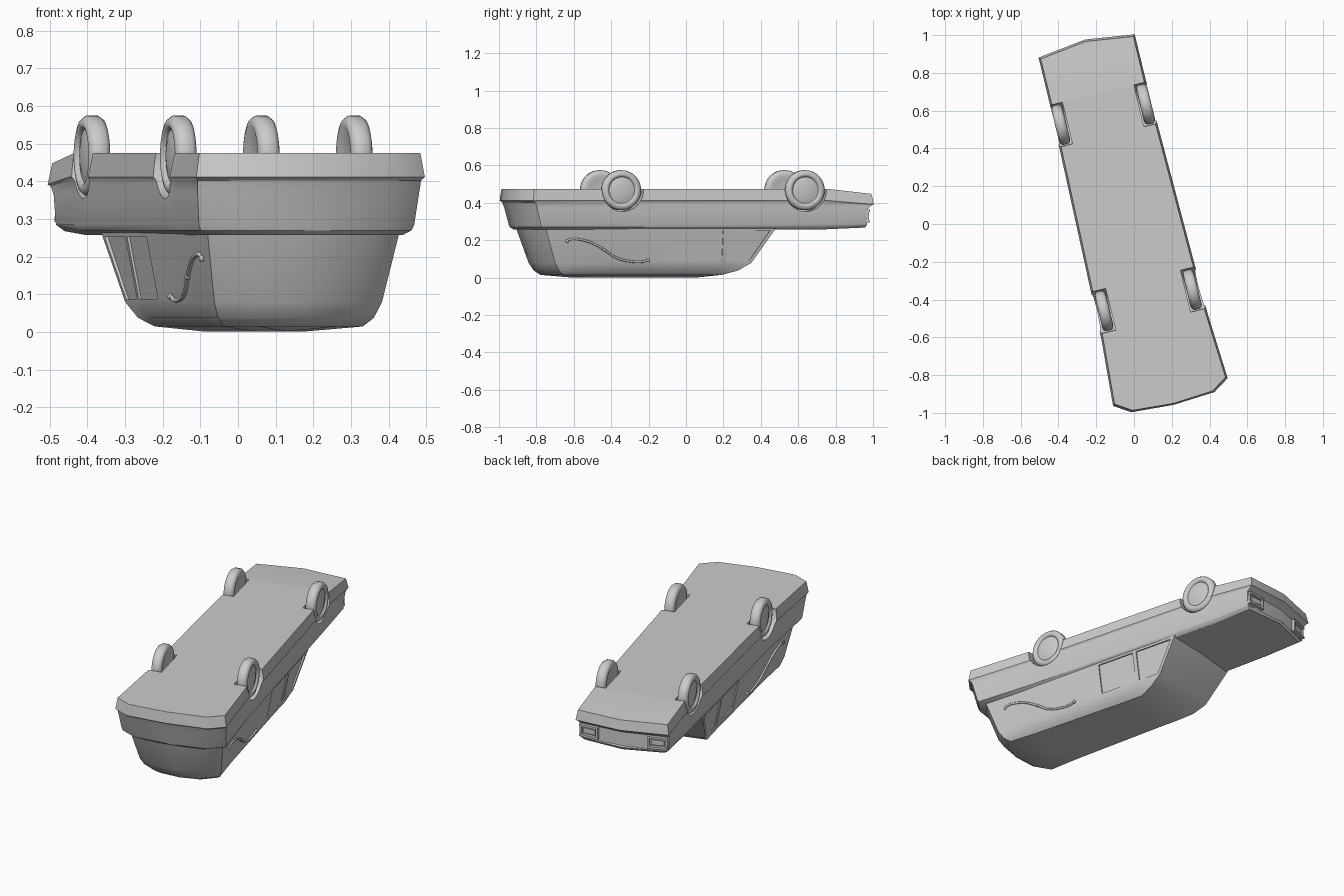
import bpy, bmesh, math
from mathutils import Matrix, Vector

if "Cube" in bpy.data.objects:
    bpy.data.objects.remove(bpy.data.objects["Cube"], do_unlink=True)

# The overturned car is modelled along y, then turned as a whole
PLACE = Matrix.Rotation(math.radians(13.6), 4, "Z") @ Matrix.Translation((-0.022, 0, 0))

grey = bpy.data.materials.new("plain_grey")
grey.use_nodes = True
COLOUR = (0.6, 0.6, 0.6, 1)
grey.diffuse_color = COLOUR
grey.node_tree.nodes["Principled BSDF"].inputs["Base Color"].default_value = COLOUR


def lerp(a, b, t):
    return a + (b - a) * t


def make(name, bm):
    bmesh.ops.recalc_face_normals(bm, faces=bm.faces)
    mesh = bpy.data.meshes.new(name)
    bm.to_mesh(mesh)
    bm.free()
    obj = bpy.data.objects.new(name, mesh)
    bpy.context.collection.objects.link(obj)
    mesh.materials.append(grey)
    obj.matrix_world = PLACE
    return obj


def activate(obj):
    bpy.ops.object.select_all(action="DESELECT")
    obj.select_set(True)
    bpy.context.view_layer.objects.active = obj


def smooth(obj, angle=32):
    activate(obj)
    bpy.ops.object.shade_smooth_by_angle(angle=math.radians(angle))


def cut(obj, cutter):
    bpy.context.view_layer.update()
    mod = obj.modifiers.new("cut", "BOOLEAN")
    mod.operation, mod.solver, mod.object = "DIFFERENCE", "EXACT", cutter
    activate(obj)
    bpy.ops.object.modifier_apply(modifier=mod.name)
    bpy.data.objects.remove(cutter, do_unlink=True)


def loft(name, levels, chamfer):
    """Join plan outlines: z, front and rear half width, front and rear end, bow, nose drop."""
    bm = bmesh.new()
    rings = []
    for z, wf, wr, vf, vr, bow, drop in levels:
        tail = vr + 0.07
        half = [(wf, vf, z - drop), (wf, lerp(vf, tail, 0.13), z),
                (lerp(wf, wr, 0.55), lerp(vf, tail, 0.81), z),
                (wr, tail, z), (wr - chamfer, vr + 0.015, z)]
        ring = [(0, vf + bow, z - drop)] + half + [(0, vr, z)]
        ring += [(-u, v, h) for u, v, h in reversed(half)]
        rings.append([bm.verts.new(p) for p in ring])
    n = len(rings[0])
    for a, b in zip(rings, rings[1:]):
        for i in range(n):
            j = (i + 1) % n
            bm.faces.new((a[i], a[j], b[j], b[i]))
    for r in (rings[0], rings[-1]):
        bm.faces.new((r[0], r[1], r[-1]))
        for i in range(1, n // 2 - 1):
            bm.faces.new((r[i], r[i + 1], r[-i - 1], r[-i]))
        bm.faces.new((r[n // 2 - 1], r[n // 2], r[n // 2 + 1]))
    return make(name, bm)


def lathe(name, profile, centre, side, steps=40):
    """Revolve (offset, radius) pairs about a sideways axle."""
    bm = bmesh.new()
    c = Vector(centre)
    rings = []
    for x, r in profile:
        rings.append([bm.verts.new(c + Vector((side * x, r * math.cos(k * math.tau / steps),
                                               r * math.sin(k * math.tau / steps))))
                      for k in range(steps)])
    for a, b in zip(rings, rings[1:]):
        for k in range(steps):
            m = (k + 1) % steps
            bm.faces.new((a[k], a[m], b[m], b[k]))
    bm.faces.new(rings[0])
    bm.faces.new(rings[-1])
    return make(name, bm)


def box(name, centre, size, turn=0):
    bm = bmesh.new()
    mat = Matrix.Translation(centre) @ Matrix.Rotation(turn, 4, "Z") @ Matrix.Diagonal((*size, 1))
    bmesh.ops.create_cube(bm, size=1, matrix=mat)
    return make(name, bm)


# Lower body: underside, sill rim, flanks, hood and belt shelf
body = loft("lower_body", [
    (0.475, 0.252, 0.302, 0.965, -0.972, 0.035, 0.027),
    (0.412, 0.262, 0.312, 0.975, -0.980, 0.035, 0.020),
    (0.402, 0.256, 0.305, 0.965, -0.967, 0.035, 0.015),
    (0.375, 0.254, 0.303, 0.940, -0.957, 0.030, 0.010),
    (0.285, 0.248, 0.294, 0.940, -0.935, 0.030, 0.000),
    (0.270, 0.243, 0.288, 0.942, -0.930, 0.040, -0.012),
    (0.258, 0.225, 0.268, 0.935, -0.915, 0.040, -0.010)], 0.085)

# Cabin, tapering to the roof with a sloped windshield
cabin = loft("cabin", [
    (0.264, 0.245, 0.262, 0.440, -0.900, 0.010, 0),
    (0.080, 0.210, 0.229, 0.315, -0.840, 0.010, 0),
    (0.038, 0.192, 0.213, 0.245, -0.815, 0.010, 0),
    (0.015, 0.166, 0.190, 0.160, -0.785, 0.010, 0),
    (0.002, 0.060, 0.070, 0.060, -0.640, 0.010, 0)], 0.08)


def cabin_side(v, z):
    return lerp(0.211, 0.246, (z - 0.08) / 0.184) + 0.011 * (0.35 - v)


WINDOWS = {
    "door_window": [(-0.075, 0.088), (0.152, 0.088), (0.152, 0.252), (-0.075, 0.252)],
    "vent_window": [(0.176, 0.088), (0.300, 0.088), (0.410, 0.252), (0.176, 0.252)],
}
WHEELS = {"front": (0.602, 0.231), "rear": (-0.410, 0.240)}
TYRE = [(-0.022, 0.06), (-0.030, 0.082), (-0.026, 0.098), (-0.014, 0.107), (0.014, 0.107),
        (0.026, 0.098), (0.030, 0.084), (0.027, 0.076), (0.018, 0.070), (0.020, 0.058),
        (0.024, 0.045), (0.025, 0.01)]
BAR = [(-0.708, 0.196), (-0.685, 0.206), (-0.64, 0.204), (-0.575, 0.187), (-0.50, 0.148),
       (-0.43, 0.105), (-0.36, 0.088), (-0.29, 0.085), (-0.257, 0.094)]

for side, label in ((1, "left"), (-1, "right")):
    # Recessed side windows
    for name, shape in WINDOWS.items():
        bm = bmesh.new()
        inner, outer = [[bm.verts.new((side * (cabin_side(v, z) + d), v, z)) for v, z in shape]
                        for d in (-0.009, 0.04)]
        bm.faces.new(inner)
        bm.faces.new(outer)
        for i in range(4):
            j = (i + 1) % 4
            bm.faces.new((inner[i], inner[j], outer[j], outer[i]))
        cut(cabin, make(name + "_cutter", bm))

    # Wheels in their arches
    for name, (v, u) in WHEELS.items():
        centre = (side * u, v, 0.468)
        cut(body, lathe("arch_cutter", [(-0.036, 0.114), (0.2, 0.114)], centre, side))
        smooth(lathe(f"{name}_{label}_wheel", TYRE, centre, side), 50)

    # Curved ornamental bar on the closed rear panel
    curve = bpy.data.curves.new(f"{label}_side_bar", "CURVE")
    curve.dimensions = "3D"
    curve.bevel_depth = 0.006
    curve.bevel_resolution = 2
    curve.use_fill_caps = True
    spline = curve.splines.new("BEZIER")
    spline.bezier_points.add(len(BAR) - 1)
    for point, (v, z) in zip(spline.bezier_points, BAR):
        point.co = (side * (cabin_side(v, z) + 0.003), v, z)
        point.handle_left_type = point.handle_right_type = "AUTO"
    curve.resolution_u = 4
    curve.materials.append(grey)
    bar = bpy.data.objects.new(f"{label}_side_bar", curve)
    bpy.context.collection.objects.link(bar)
    bar.matrix_world = PLACE
    for v, z in (BAR[0], BAR[4], BAR[-1]):
        bm = bmesh.new()
        bmesh.ops.create_uvsphere(bm, u_segments=12, v_segments=8, radius=0.009,
                                  matrix=Matrix.Translation((side * (cabin_side(v, z) + 0.003), v, z)))
        smooth(make(f"{label}_side_bar_knob", bm), 60)

    # Headlight surround: two rails and two posts around a lamp
    turn = -side * 0.12
    for name, u, z, w, h, d in (("upper_rail", 0.192, 0.358, 0.108, 0.012, 0.036),
                                ("lower_rail", 0.192, 0.300, 0.108, 0.012, 0.036),
                                ("outer_post", 0.241, 0.329, 0.010, 0.058, 0.026),
                                ("inner_post", 0.143, 0.329, 0.010, 0.058, 0.036),
                                ("lamp", 0.192, 0.329, 0.070, 0.030, 0.020)):
        box(f"{label}_headlight_{name}", (side * u, 0.97 - 0.12 * u, z), (w, d, h), turn)

smooth(body)
smooth(cabin)
